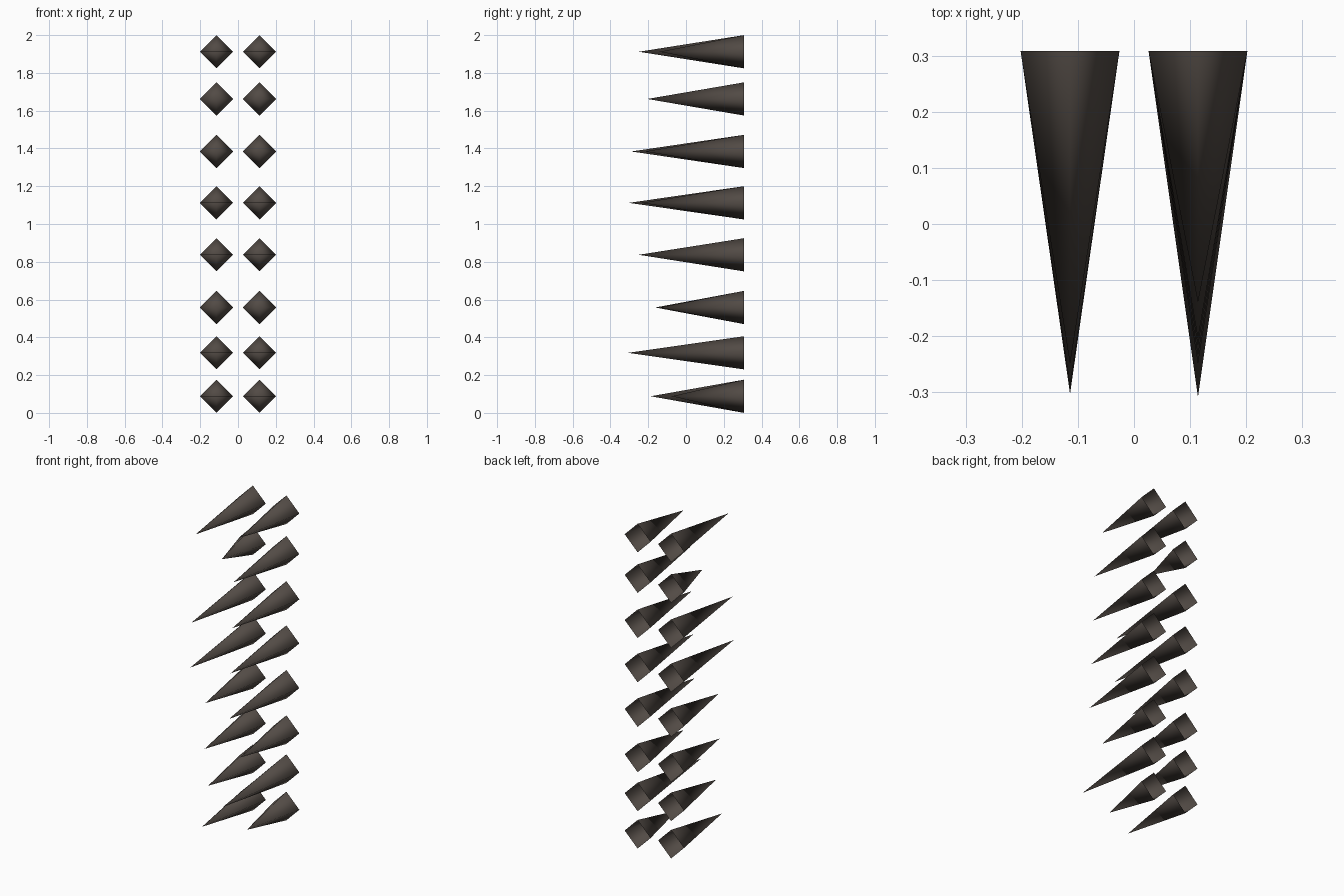
import bpy
import bmesh
import math

if "Cube" in bpy.data.objects:
    bpy.data.objects.remove(bpy.data.objects["Cube"], do_unlink=True)

RADIUS = 0.088     # half diagonal of the square base
BACK = 0.308       # y of the open base
COLUMN = 0.114     # distance of each column from the centre

# Dark horn colour
horn = bpy.data.materials.new("dark_horn_brown")
horn.use_nodes = True
colour = (0.085, 0.07, 0.06, 1)
horn.diffuse_color = colour
bsdf = horn.node_tree.nodes["Principled BSDF"]
bsdf.inputs["Base Color"].default_value = colour
bsdf.inputs["Roughness"].default_value = 0.8


def spike(name, x, z, tip):
    """Hollow four-sided spike, open at the back, pointing to the front."""
    bm = bmesh.new()
    rim = [bm.verts.new((RADIUS * math.cos(a), BACK, RADIUS * math.sin(a)))
           for a in (i * math.pi / 2 for i in range(4))]
    point = bm.verts.new((0, tip, 0))
    for i in range(4):
        bm.faces.new((rim[i], rim[(i + 1) % 4], point)).smooth = True
    bm.normal_update()
    # Make the sides face outwards
    for face in bm.faces:
        c = face.calc_center_median()
        if face.normal.x * c.x + face.normal.z * c.z < 0:
            face.normal_flip()
    mesh = bpy.data.meshes.new(name)
    bm.to_mesh(mesh)
    bm.free()
    mesh.materials.append(horn)
    obj = bpy.data.objects.new(name, mesh)
    obj.location = (x, 0, z)
    bpy.context.collection.objects.link(obj)


# Rows from top to bottom: height, left tip y, right tip y
rows = [
    (1.912, -0.14, -0.25),
    (1.662, -0.205, 0.005),
    (1.384, -0.218, -0.29),
    (1.112, -0.235, -0.303),
    (0.837, -0.25, -0.155),
    (0.558, -0.14, -0.163),
    (0.318, -0.308, -0.128),
    (0.088, -0.076, -0.187),
]
for n, (z, left_tip, right_tip) in enumerate(rows, 1):
    spike(f"left_spike_{n}", COLUMN, z, left_tip)
    spike(f"right_spike_{n}", -COLUMN, z, right_tip)
